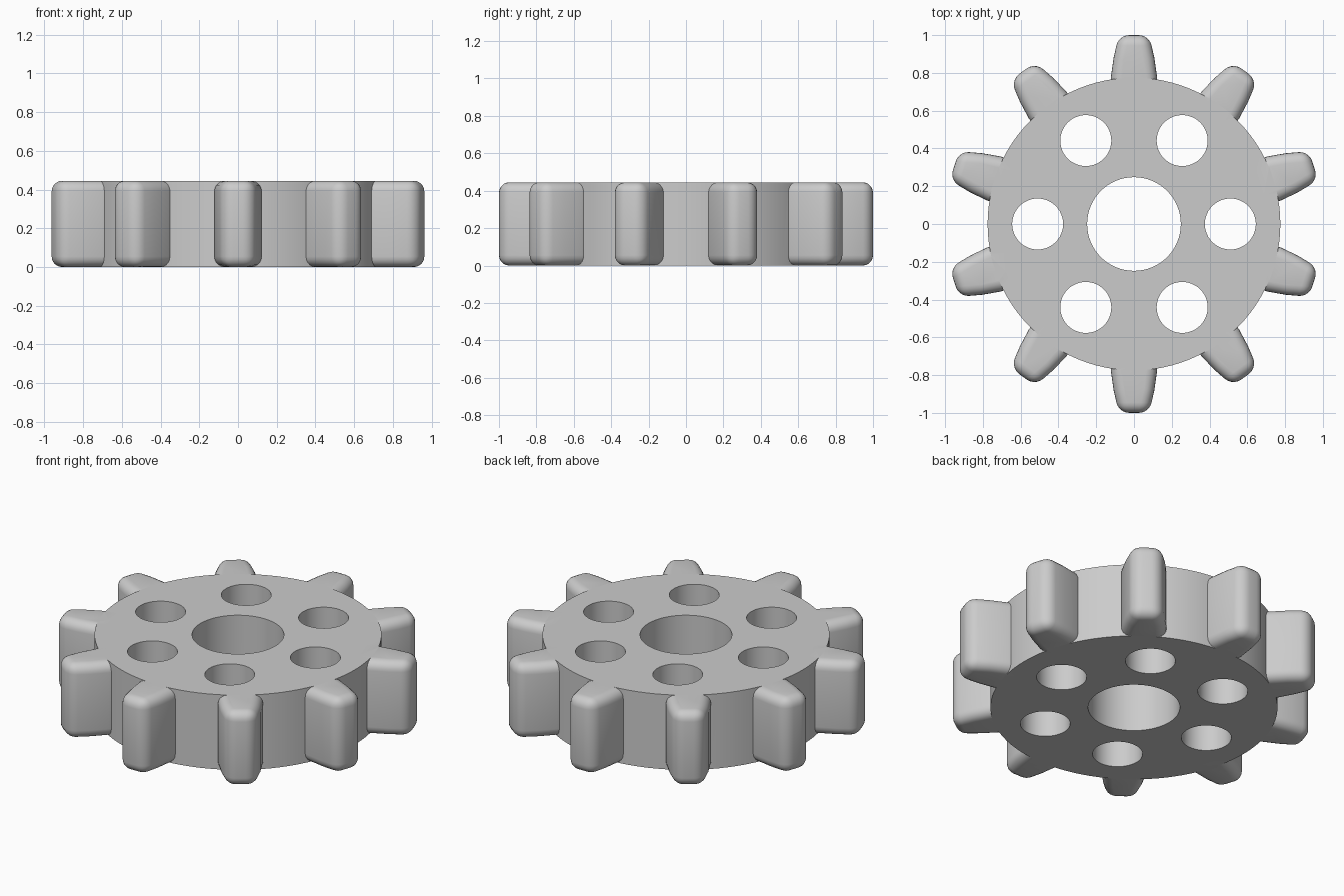
import bpy
import bmesh
from math import pi, cos, sin, radians
from mathutils import Matrix

HEIGHT = 0.445
TEETH = 10
HOLES = 6

cube = bpy.data.objects.get("Cube")
if cube:
    bpy.data.objects.remove(cube, do_unlink=True)

grey = bpy.data.materials.new("plain_grey")
grey.use_nodes = True
colour = (0.6, 0.6, 0.6, 1)
grey.diffuse_color = colour
grey.node_tree.nodes["Principled BSDF"].inputs["Base Color"].default_value = colour


def make_object(name, bm):
    bmesh.ops.recalc_face_normals(bm, faces=bm.faces)
    mesh = bpy.data.meshes.new(name)
    bm.to_mesh(mesh)
    bm.free()
    mesh.materials.append(grey)
    obj = bpy.data.objects.new(name, mesh)
    bpy.context.collection.objects.link(obj)
    return obj


def add_cylinder(bm, radius, depth, x=0, y=0, sides=64):
    bmesh.ops.create_cone(bm, cap_ends=True, segments=sides, radius1=radius,
                          radius2=radius, depth=depth,
                          matrix=Matrix.Translation((x, y, HEIGHT / 2)))


def add_tooth(bm, angle):
    # Tapered outline pointing along +y, rooted inside the disc
    half = [(0.122, 0.70), (0.122, 0.78), (0.108, 0.88), (0.08, 1.0)]
    outline = half + [(-x, y) for x, y in reversed(half)]
    part = bmesh.new()
    face = part.faces.new([part.verts.new((x, y, 0)) for x, y in outline])
    ext = bmesh.ops.extrude_face_region(part, geom=[face])
    top = [v for v in ext["geom"] if isinstance(v, bmesh.types.BMVert)]
    bmesh.ops.translate(part, verts=top, vec=(0, 0, HEIGHT))
    bmesh.ops.recalc_face_normals(part, faces=part.faces)
    # Round the tip and the long edges, leaving the hidden root square
    edges = [e for e in part.edges
             if max(v.co.y for v in e.verts) > 0.75
             and e.calc_face_angle() > radians(40)]
    bmesh.ops.bevel(part, geom=edges, offset=0.055, segments=5, profile=0.5,
                    affect='EDGES', clamp_overlap=True)
    part.transform(Matrix.Rotation(angle, 4, 'Z'))
    mesh = bpy.data.meshes.new("tooth_part")
    part.to_mesh(mesh)
    part.free()
    bm.from_mesh(mesh)
    bpy.data.meshes.remove(mesh)


# Disc
bm = bmesh.new()
add_cylinder(bm, 0.775, HEIGHT, sides=96)
gear = make_object("gear_wheel", bm)

# Ring of rounded teeth
bm = bmesh.new()
for i in range(TEETH):
    add_tooth(bm, 2 * pi * i / TEETH)
teeth = make_object("teeth", bm)

# Centre bore and ring of lightening holes
bm = bmesh.new()
add_cylinder(bm, 0.248, HEIGHT * 2)
for i in range(HOLES):
    a = 2 * pi * i / HOLES
    add_cylinder(bm, 0.135, HEIGHT * 2, 0.51 * cos(a), 0.51 * sin(a), 48)
holes = make_object("hole_cutter", bm)

# Join the teeth, cut the holes, then keep the plain mesh
for operation, tool in (('UNION', teeth), ('DIFFERENCE', holes)):
    mod = gear.modifiers.new(operation.lower(), 'BOOLEAN')
    mod.operation = operation
    mod.solver = 'EXACT'
    mod.object = tool
    bpy.context.view_layer.objects.active = gear
    bpy.ops.object.modifier_apply(modifier=mod.name)
    bpy.data.objects.remove(tool, do_unlink=True)

bpy.ops.object.select_all(action='DESELECT')
gear.select_set(True)
bpy.context.view_layer.objects.active = gear
bpy.ops.object.shade_smooth_by_angle(angle=radians(35))
